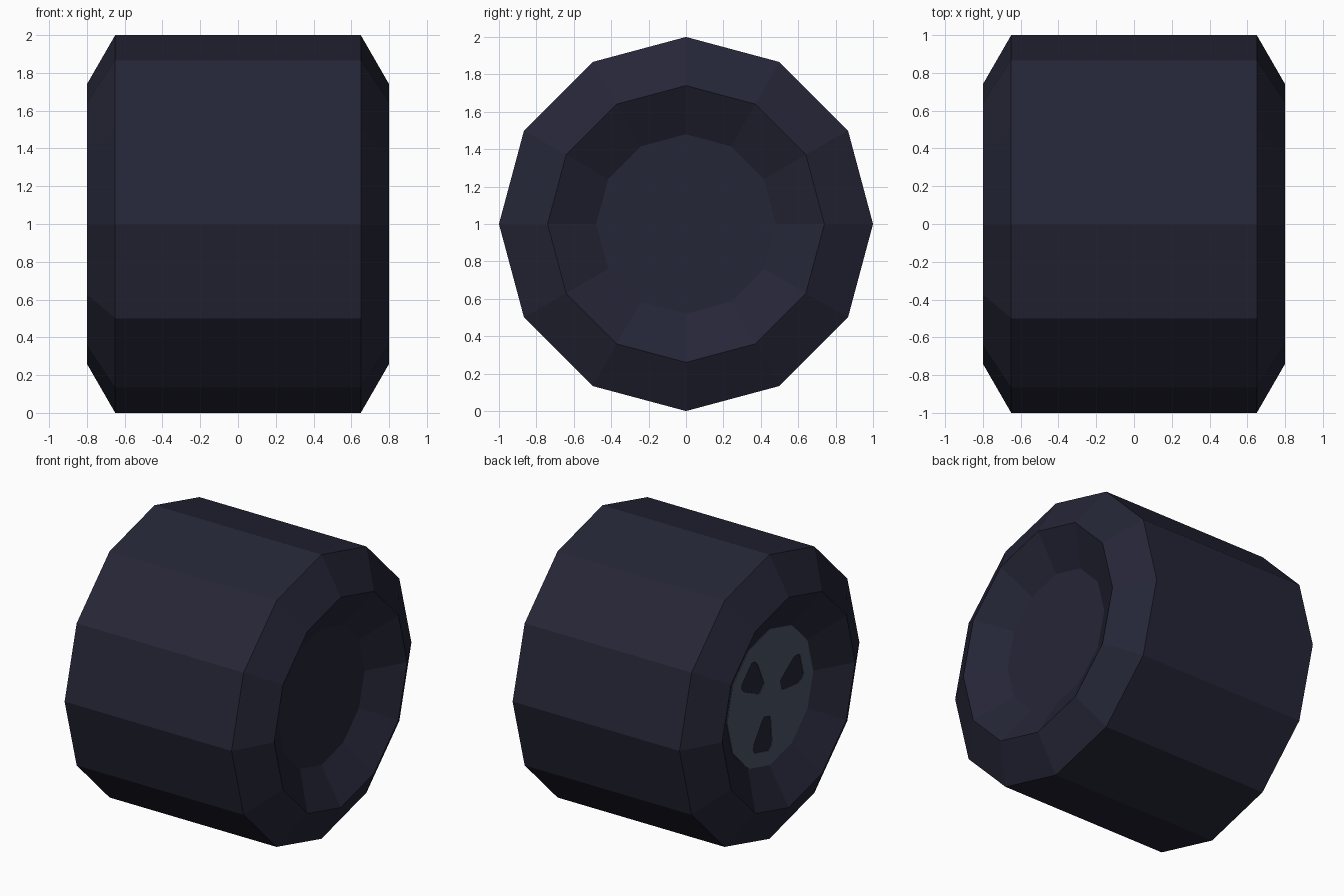
import bpy, bmesh, math
from mathutils import Vector

if "Cube" in bpy.data.objects:
    bpy.data.objects.remove(bpy.data.objects["Cube"])

SIDES = 12
CENTRE = 1.0


def material(name, colour):
    m = bpy.data.materials.new(name)
    m.diffuse_color = (*colour, 1)
    m.use_nodes = True
    m.node_tree.nodes["Principled BSDF"].inputs["Base Color"].default_value = m.diffuse_color
    return m


def finish(bm, name, mat):
    mesh = bpy.data.meshes.new(name)
    bm.to_mesh(mesh)
    bm.free()
    mesh.materials.append(mat)
    obj = bpy.data.objects.new(name, mesh)
    bpy.context.collection.objects.link(obj)
    return obj


def polar(x, r, a):
    return Vector((x, r * math.cos(a), CENTRE + r * math.sin(a)))


def ring(bm, x, r):
    return [bm.verts.new(polar(x, r, 2 * math.pi * i / SIDES)) for i in range(SIDES)]


rubber = material("dark rubber", (0.0185, 0.0190, 0.0380))
metal = material("slate metal", (0.070, 0.090, 0.130))

# Tyre: twelve-sided profile turned about the x axis, dished on both sides
bm = bmesh.new()
half = [(0.65, 0.48), (0.80, 0.74), (0.65, 1.0)]
profile = half + [(-x, r) for x, r in reversed(half)]
rings = [ring(bm, x, r) for x, r in profile]
for a, b in zip(rings, rings[1:]):
    for i in range(SIDES):
        j = (i + 1) % SIDES
        bm.faces.new((a[i], a[j], b[j], b[i]))
bm.faces.new(rings[0])
bm.faces.new(rings[-1])
bmesh.ops.recalc_face_normals(bm, faces=bm.faces)
finish(bm, "tyre", rubber)

# Hub cap: thin plate on the left dish with three wedge-shaped openings
bm = bmesh.new()
px = -0.655
loops = [ring(bm, px, 0.48)]
side = [(0.13, 0.035), (0.16, 0.05), (0.30, 0.102), (0.34, 0.10), (0.365, 0.08)]
wedge = side + [(r, -w) for r, w in reversed(side)]
for k in range(3):
    # Angles as seen from the left, where y runs right to left
    a = math.pi - math.radians(15 + 120 * k)
    out = Vector((0, math.cos(a), math.sin(a)))
    across = Vector((0, -math.sin(a), math.cos(a)))
    hub = Vector((px, 0, CENTRE))
    loops.append([bm.verts.new(hub + out * r + across * w) for r, w in wedge])
edges = []
for loop in loops:
    edges += [bm.edges.new((v, loop[(i + 1) % len(loop)])) for i, v in enumerate(loop)]
bmesh.ops.triangle_fill(bm, edges=edges, use_beauty=True, normal=(-1, 0, 0))
for f in bm.faces:
    f.normal_update()
    if f.normal.x > 0:
        f.normal_flip()
cap = finish(bm, "hub_cap", metal)
plate = cap.modifiers.new("thickness", 'SOLIDIFY')
plate.thickness = 0.004
plate.offset = -1
